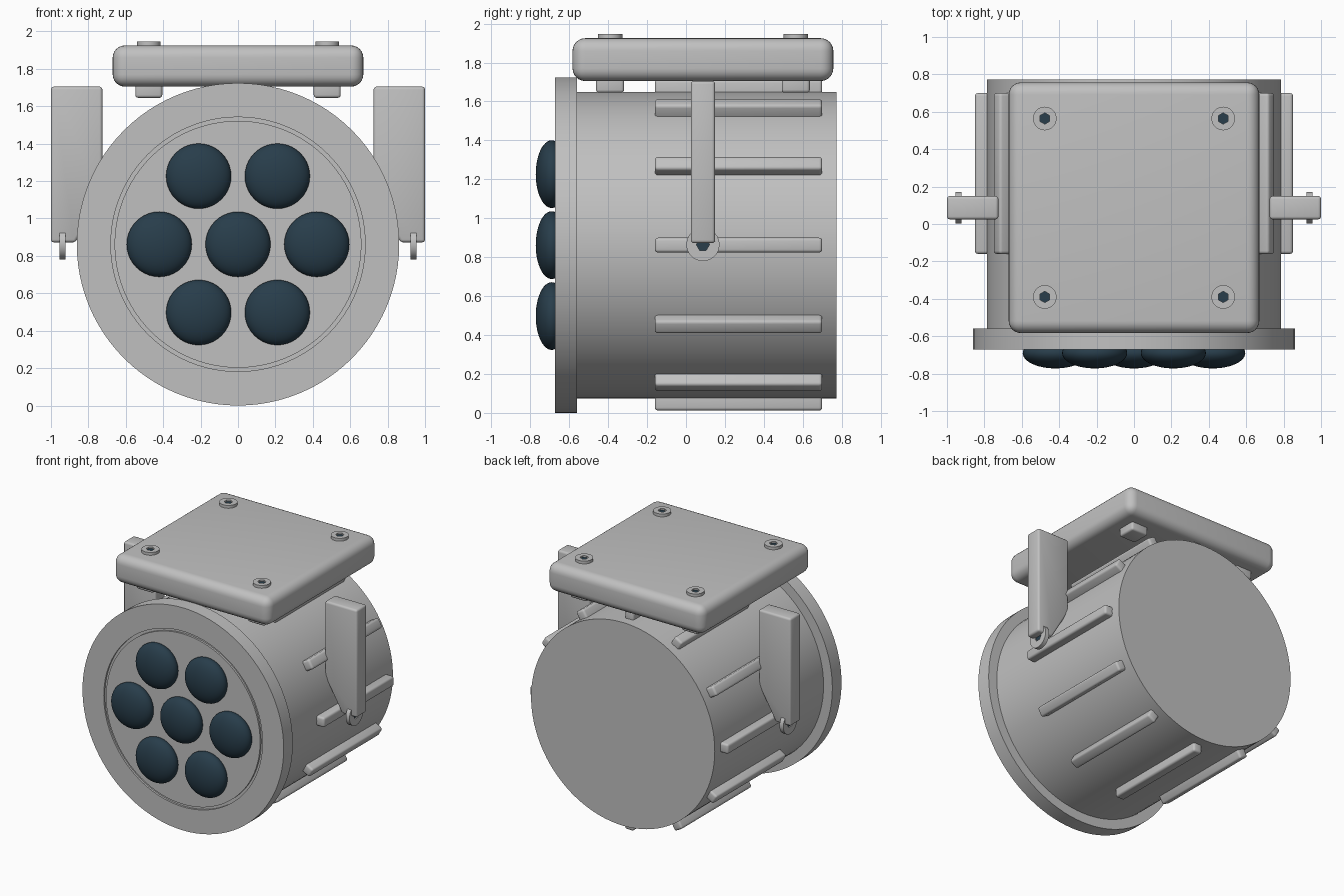
import bpy, bmesh, math
from mathutils import Matrix, Vector

if "Cube" in bpy.data.objects:
    bpy.data.objects.remove(bpy.data.objects["Cube"], do_unlink=True)


def material(name, rgb):
    m = bpy.data.materials.new(name)
    m.use_nodes = True
    m.diffuse_color = (*rgb, 1)
    m.node_tree.nodes["Principled BSDF"].inputs["Base Color"].default_value = (*rgb, 1)
    return m


GREY = material("light grey", (0.53, 0.53, 0.53))
DARK = material("dark blue glass", (0.021, 0.047, 0.07))
AXIS_Z = 0.862      # height of the drum axis
MID_Y = 0.087       # shared depth centre of plate and brackets


def finish(bm, name, mats, matrix=Matrix(), angle=35):
    bmesh.ops.recalc_face_normals(bm, faces=bm.faces)
    mesh = bpy.data.meshes.new(name)
    bm.to_mesh(mesh)
    bm.free()
    for m in mats:
        mesh.materials.append(m)
    ob = bpy.data.objects.new(name, mesh)
    bpy.context.collection.objects.link(ob)
    ob.matrix_world = matrix
    bpy.ops.object.select_all(action='DESELECT')
    ob.select_set(True)
    bpy.context.view_layer.objects.active = ob
    bpy.ops.object.shade_smooth_by_angle(angle=math.radians(angle))
    return ob


def rounded_box(name, size, matrix, bevel, segments=3):
    bm = bmesh.new()
    bmesh.ops.create_cube(bm, size=1)
    bmesh.ops.scale(bm, vec=size, verts=bm.verts)
    bmesh.ops.bevel(bm, geom=bm.edges[:], offset=bevel, segments=segments,
                    profile=0.5, affect='EDGES')
    return finish(bm, name, [GREY], matrix)


def bolt_head(name, radius, height, hex_radius, depth, matrix):
    # Round head with a hexagonal socket, base at z = 0
    bm = bmesh.new()
    bmesh.ops.create_cone(bm, cap_ends=True, segments=48, radius1=radius,
                          radius2=radius, depth=height,
                          matrix=Matrix.Translation((0, 0, height / 2)))
    top = max(bm.faces, key=lambda f: f.calc_center_median().z)
    bmesh.ops.inset_region(bm, faces=[top], thickness=radius * 0.3)
    for v in top.verts:
        a = math.atan2(v.co.y, v.co.x)
        k = a % (math.pi / 3) - math.pi / 6
        r = hex_radius * math.cos(math.pi / 6) / math.cos(k)
        v.co.x, v.co.y = r * math.cos(a), r * math.sin(a)
    floor = bmesh.ops.extrude_discrete_faces(bm, faces=[top])["faces"][0]
    bmesh.ops.translate(bm, verts=floor.verts, vec=(0, 0, -depth))
    floor.material_index = 1
    return finish(bm, name, [GREY, DARK],
                  matrix @ Matrix.Rotation(math.pi / 6, 4, 'Z'))


# Drum with front flange and ring groove, turned about the y axis
profile = [(0, 0.772), (0.787, 0.772), (0.787, -0.56), (0.862, -0.56),
           (0.862, -0.672), (0.68, -0.672), (0.68, -0.657),
           (0.66, -0.657), (0.66, -0.672), (0, -0.672)]
bm = bmesh.new()
verts = [bm.verts.new((r, y, 0)) for r, y in profile]
edges = [bm.edges.new(pair) for pair in zip(verts, verts[1:])]
bmesh.ops.spin(bm, geom=verts + edges, cent=(0, 0, 0), axis=(0, 1, 0),
               angle=math.tau, steps=96, use_duplicate=False)
bmesh.ops.remove_doubles(bm, verts=bm.verts, dist=0.0005)
finish(bm, "drum_housing", [GREY], Matrix.Translation((0, 0, AXIS_Z)))

# Domed lenses: one in the middle, six around it
centres = [(0, 0)] + [(0.421 * math.cos(i * math.pi / 3),
                       0.421 * math.sin(i * math.pi / 3)) for i in range(6)]
for i, (x, z) in enumerate(centres):
    bm = bmesh.new()
    bmesh.ops.create_uvsphere(bm, u_segments=40, v_segments=24, radius=1)
    finish(bm, f"lens_{i + 1}", [DARK],
           Matrix.Translation((x, -0.69, AXIS_Z + z))
           @ Matrix.Rotation(math.pi / 2, 4, 'X')
           @ Matrix.Diagonal((0.174, 0.174, 0.082, 1)), 60)

# Cooling fins around the drum
for i in range(12):
    turn = Matrix.Rotation(i * math.pi / 6, 4, 'Y')
    rounded_box(f"cooling_fin_{i + 1}", (0.10, 0.86, 0.076),
                Matrix.Translation((0, 0.27, AXIS_Z)) @ turn
                @ Matrix.Translation((0.80, 0, 0)), 0.016)

# Mounting plate with four bolts and nuts
rounded_box("mounting_plate", (1.34, 1.34, 0.22),
            Matrix.Translation((0, MID_Y, 1.815)), 0.065, 6)
for sx in (-1, 1):
    for sy in (-1, 1):
        side = ("left" if sx > 0 else "right") + ("_rear" if sy > 0 else "_front")
        x, y = sx * 0.477, MID_Y + sy * 0.477
        bolt_head("plate_bolt_" + side, 0.063, 0.035, 0.03, 0.012,
                  Matrix.Translation((x, y, 1.912)))
        rounded_box("plate_nut_" + side, (0.144, 0.144, 0.10),
                    Matrix.Translation((x, y, 1.695)), 0.015)

# Side brackets with a slanted inner edge, and their pivot bolts
outline = [(0.725, 1.705), (1.0, 1.705), (1.0, 0.872), (0.87, 0.872), (0.725, 1.12)]
for s, side in ((1, "left"), (-1, "right")):
    bm = bmesh.new()
    face = bm.faces.new([bm.verts.new((s * x, MID_Y - 0.0625, z)) for x, z in outline])
    ext = bmesh.ops.extrude_face_region(bm, geom=[face])["geom"]
    bmesh.ops.translate(bm, vec=(0, 0.125, 0),
                        verts=[g for g in ext if isinstance(g, bmesh.types.BMVert)])
    bmesh.ops.recalc_face_normals(bm, faces=bm.faces)
    bmesh.ops.bevel(bm, geom=bm.edges[:], offset=0.016, segments=3,
                    profile=0.5, affect='EDGES')
    finish(bm, "bracket_" + side, [GREY])
    bolt_head("bracket_bolt_" + side, 0.085, 0.032, 0.034, 0.01,
              Matrix.Translation((s * 0.922, MID_Y, AXIS_Z + 0.003))
              @ Matrix.Rotation(s * math.pi / 2, 4, 'Y'))
